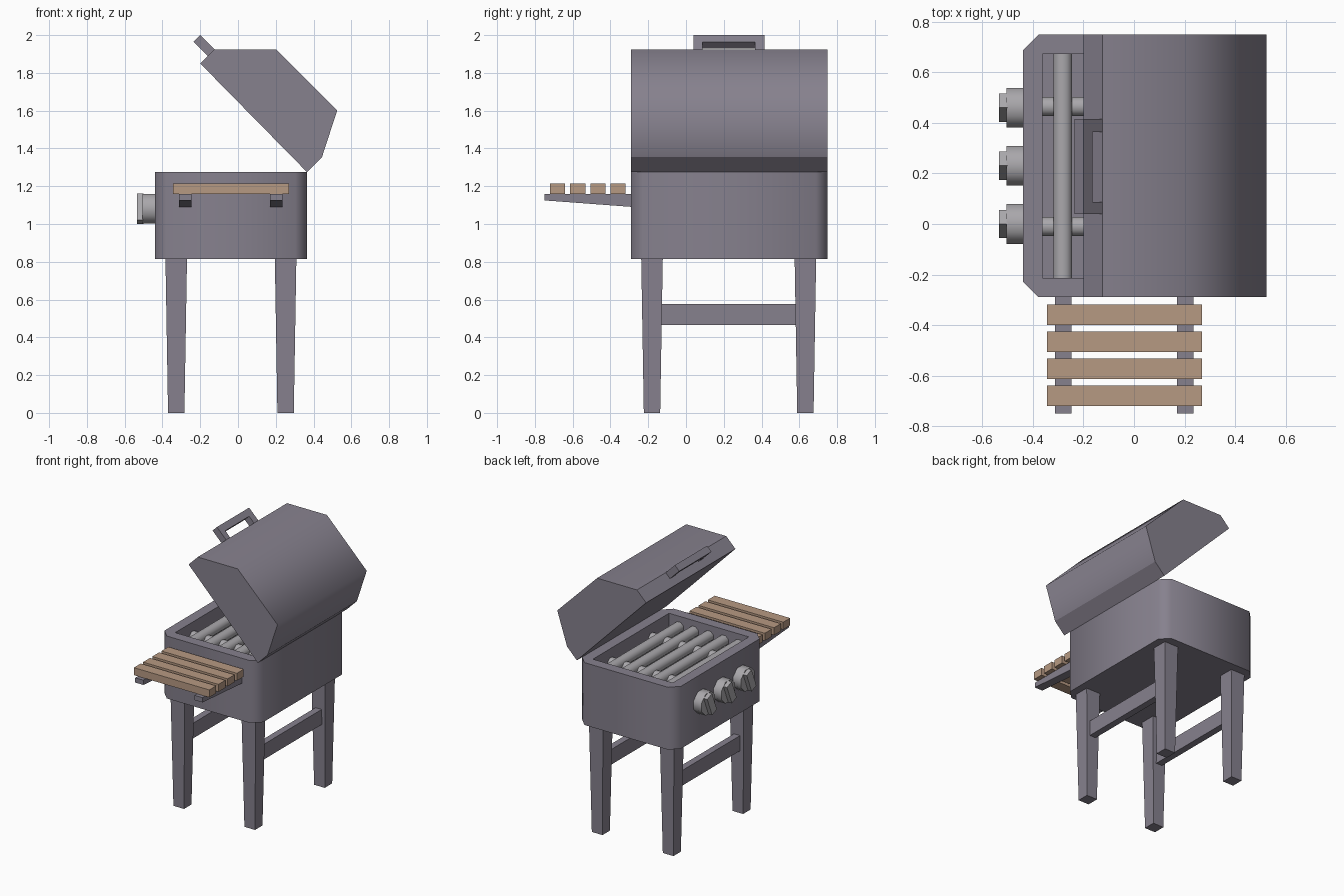
import bpy, bmesh
from math import radians, sqrt
from mathutils import Matrix, Vector

cube = bpy.data.objects.get("Cube")
if cube:
    bpy.data.objects.remove(cube, do_unlink=True)


def material(name, rgb):
    m = bpy.data.materials.new(name)
    m.use_nodes = True
    m.diffuse_color = (*rgb, 1)
    m.node_tree.nodes["Principled BSDF"].inputs["Base Color"].default_value = (*rgb, 1)
    return m


ENAMEL = material("grey enamel", (0.24, 0.22, 0.27))
STEEL = material("light steel", (0.40, 0.39, 0.41))
WOOD = material("tan wood", (0.47, 0.32, 0.225))


def finish(name, bm, mat, smooth=None):
    """Turn a bmesh into an object, optionally smooth below an angle."""
    bmesh.ops.recalc_face_normals(bm, faces=bm.faces[:])
    mesh = bpy.data.meshes.new(name)
    bm.to_mesh(mesh)
    bm.free()
    mesh.materials.append(mat)
    ob = bpy.data.objects.new(name, mesh)
    bpy.context.collection.objects.link(ob)
    if smooth:
        bpy.ops.object.select_all(action='DESELECT')
        ob.select_set(True)
        bpy.context.view_layer.objects.active = ob
        bpy.ops.object.shade_smooth_by_angle(angle=radians(smooth))
    return ob


def box(name, mat, x, y, z, taper=1.0, turn=0):
    """Box from ranges; taper scales the bottom, turn spins it about x."""
    bm = bmesh.new()
    bmesh.ops.create_cube(bm, size=1)
    for v in bm.verts:
        if v.co.z < 0:
            v.co.x *= taper
            v.co.y *= taper
    size = [r[1] - r[0] for r in (x, y, z)]
    centre = Vector([(r[0] + r[1]) / 2 for r in (x, y, z)])
    bm.transform(Matrix.Translation(centre) @ Matrix.Rotation(radians(turn), 4, 'X')
                 @ Matrix.Diagonal((*size, 1)))
    return finish(name, bm, mat)


def prism(name, mat, outline, direction, smooth=None):
    """Extrude a 3D outline along a vector."""
    bm = bmesh.new()
    face = bm.faces.new([bm.verts.new(p) for p in outline])
    new = bmesh.ops.extrude_face_region(bm, geom=[face])["geom"]
    bmesh.ops.translate(bm, vec=direction,
                        verts=[g for g in new if isinstance(g, bmesh.types.BMVert)])
    return finish(name, bm, mat, smooth)


def cylinder(name, mat, centre, radius, length, axis, sides=8):
    bm = bmesh.new()
    bmesh.ops.create_cone(bm, cap_ends=True, segments=sides, radius1=radius,
                          radius2=radius, depth=length)
    spin = Matrix.Rotation(radians(180 / sides), 4, 'Z')
    tip = Matrix.Rotation(radians(90), 4, 'Y' if axis == 'X' else 'X')
    bm.transform(Matrix.Translation(centre) @ tip @ spin)
    return finish(name, bm, mat, 50)


# Firebox: tub with chamfered corners and a square opening
X0, X1, Y0, Y1, Z0, Z1 = -0.44, 0.365, -0.29, 0.75, 0.815, 1.275
C, RIM = 0.062, 0.077
outline = [(X0 + C, Y0, Z0), (X1 - C, Y0, Z0), (X1, Y0 + C, Z0), (X1, Y1 - C, Z0),
           (X1 - C, Y1, Z0), (X0 + C, Y1, Z0), (X0, Y1 - C, Z0), (X0, Y0 + C, Z0)]
firebox = prism("firebox", ENAMEL, outline, (0, 0, Z1 - Z0), 50)
cutter = box("firebox_cutter", ENAMEL, (X0 + RIM, X1 - RIM), (Y0 + RIM, Y1 - RIM), (1.1, 1.5))
cutter.hide_render = True
cutter.hide_set(True)
cutter.display_type = 'WIRE'
cut = firebox.modifiers.new("opening", 'BOOLEAN')
cut.operation = 'DIFFERENCE'
cut.solver = 'EXACT'
cut.object = cutter

# Cooking grate: long rods on two cross rods
mid_x, mid_y = (X0 + X1) / 2, (Y0 + Y1) / 2
for i in range(5):
    cylinder(f"grate_rod_{i + 1}", STEEL, (mid_x + (i - 2) * 0.122, mid_y, 1.195),
             0.04, Y1 - Y0 - 2 * RIM, 'Y')
for i, y in enumerate((-0.01, 0.465)):
    cylinder(f"grate_support_{i + 1}", STEEL, (mid_x, y, 1.17), 0.04, X1 - X0 - 2 * RIM, 'X')


# Open lid, hinged on the back edge of the firebox and tilted by 45 degrees
def lid_point(u, v, y):
    return (X1 + (v - u) / sqrt(2), y, Z1 + (u + v) / sqrt(2))


SKIRT = 0.113
profile = [(0, 0), (0, SKIRT), (0.117, 0.343), (0.576, 0.343), (0.806, SKIRT), (0.806, 0.007)]
lid = prism("lid", ENAMEL, [lid_point(u, v, Y0) for u, v in profile], (0, Y1 - Y0, 0), 66)
skirt_points = [lid_point(*profile[k], 0) for k in (1, 4)]
for e in lid.data.edges:
    a, b = (lid.data.vertices[k].co for k in e.vertices)
    if abs(a.y - b.y) > 0.5 and any(abs(a.x - p[0]) + abs(a.z - p[2]) < 0.01
                                    for p in skirt_points):
        e.use_edge_sharp = True

# Lid handle: bracket standing off the front edge
bracket = [(0.8, 0.04), (0.912, 0.04), (0.912, 0.415), (0.8, 0.415),
           (0.8, 0.365), (0.862, 0.365), (0.862, 0.087), (0.8, 0.087)]
thick = 0.05 / sqrt(2)
prism("lid_handle", ENAMEL, [lid_point(u, SKIRT - 0.05, y) for u, y in bracket],
      (thick, 0, thick))

# Legs and the rails joining them
for side, x in (("front", -0.327), ("back", 0.252)):
    for end, y in (("right", -0.18), ("left", 0.632)):
        box(f"{side}_{end}_leg", ENAMEL, (x - 0.057, x + 0.057), (y - 0.057, y + 0.057),
            (0, Z0), taper=0.76)
    box(f"{side}_rail", ENAMEL, (x - 0.025, x + 0.025), (-0.135, 0.585), (0.465, 0.577))

# Control knobs with a tilted grip
for i in range(3):
    y = 0.23 * i
    cylinder(f"knob_{i + 1}", STEEL, (-0.47, y, 1.08), 0.085, 0.07, 'X')
    box(f"knob_grip_{i + 1}", STEEL, (-0.535, -0.5), (y - 0.03, y + 0.03),
        (1.005, 1.155), turn=-22.5)

# Side shelf: two tapered brackets and four slats
for i, x in enumerate((-0.313, 0.17)):
    arm = [(x, -0.28, 1.09), (x, -0.28, 1.16), (x, -0.75, 1.16), (x, -0.75, 1.125)]
    prism(f"shelf_bracket_{i + 1}", ENAMEL, arm, (0.066, 0, 0))
for i in range(4):
    y = -0.72 + 0.107 * i
    box(f"shelf_slat_{i + 1}", WOOD, (-0.345, 0.27), (y, y + 0.08), (1.16, 1.215))
